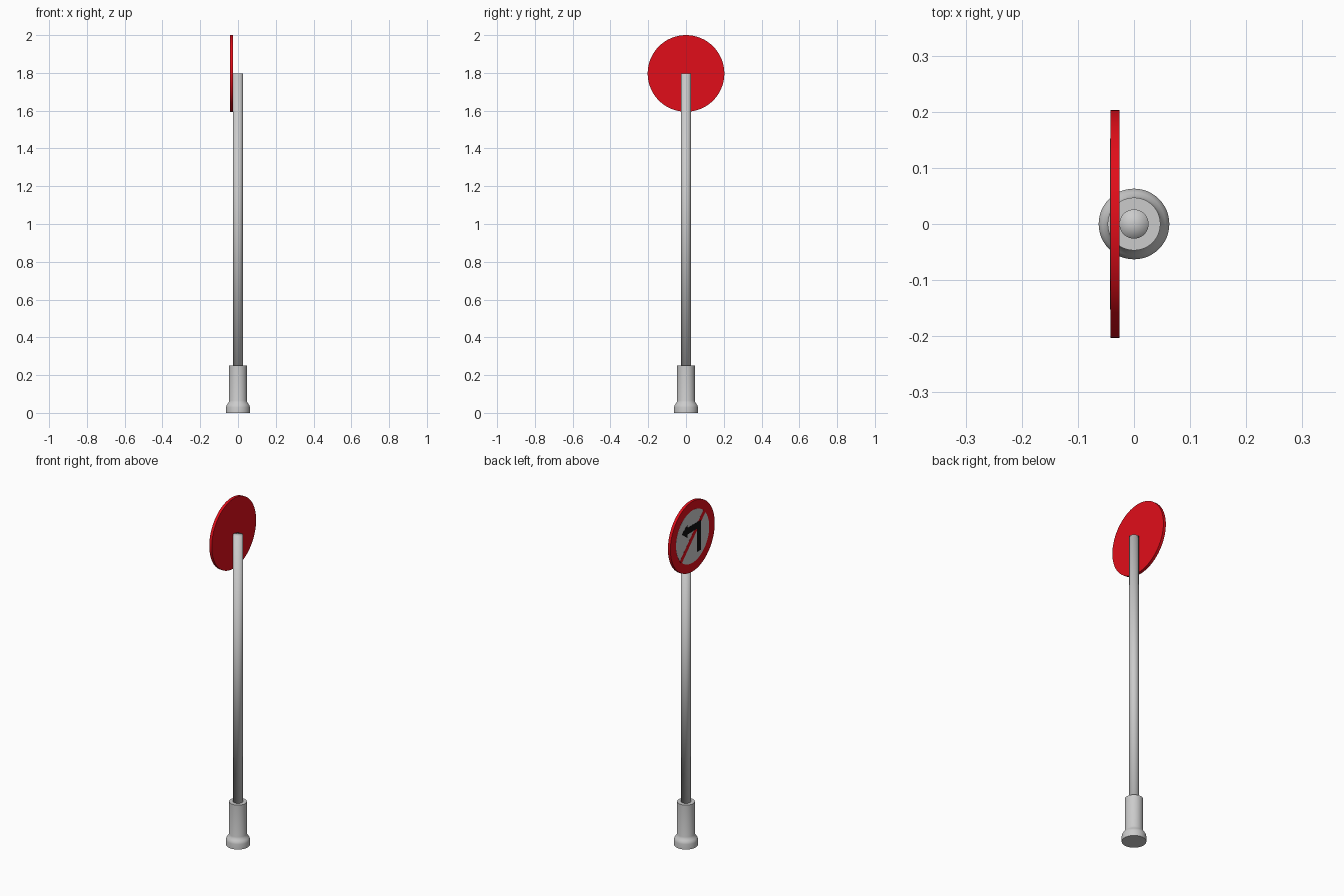
import bpy, bmesh, math
from mathutils import Vector

if "Cube" in bpy.data.objects:
    bpy.data.objects.remove(bpy.data.objects["Cube"])

CZ = 1.797          # sign centre height
FACE = -0.042       # x of the sign's front face


def material(name, rgb):
    m = bpy.data.materials.new(name)
    m.diffuse_color = (*rgb, 1)
    m.use_nodes = True
    m.node_tree.nodes["Principled BSDF"].inputs["Base Color"].default_value = m.diffuse_color
    return m


red = material("red", (0.75, 0.004, 0.01))
white = material("white", (0.8, 0.8, 0.8))
black = material("black", (0.005, 0.005, 0.005))


def finish(name, bm, mat=None, angle=35):
    bmesh.ops.recalc_face_normals(bm, faces=bm.faces)
    me = bpy.data.meshes.new(name)
    bm.to_mesh(me)
    bm.free()
    ob = bpy.data.objects.new(name, me)
    bpy.context.collection.objects.link(ob)
    if mat:
        me.materials.append(mat)
    bpy.context.view_layer.objects.active = ob
    ob.select_set(True)
    bpy.ops.object.shade_smooth_by_angle(angle=math.radians(angle))
    ob.select_set(False)
    return ob


def lathe(name, profile, angle=35, steps=48):
    bm = bmesh.new()
    vs = [bm.verts.new((r, 0, z)) for r, z in profile]
    es = [bm.edges.new(p) for p in zip(vs, vs[1:])]
    bmesh.ops.spin(bm, geom=vs + es, axis=(0, 0, 1), cent=(0, 0, 0),
                   angle=math.tau, steps=steps)
    bmesh.ops.remove_doubles(bm, verts=bm.verts, dist=1e-5)
    return finish(name, bm, angle=angle)


def plate(name, outline, front, back, mat):
    """Extruded outline; (h, v) is right/up as seen by someone facing the sign."""
    bm = bmesh.new()
    f = bm.faces.new([bm.verts.new((front, -h, CZ + v)) for h, v in outline])
    r = bmesh.ops.extrude_face_region(bm, geom=[f])
    moved = [g for g in r["geom"] if isinstance(g, bmesh.types.BMVert)]
    bmesh.ops.translate(bm, verts=moved, vec=Vector((back - front, 0, 0)))
    return finish(name, bm, mat)


def circle(r, n=64):
    return [(r * math.cos(math.tau * i / n), r * math.sin(math.tau * i / n))
            for i in range(n)]


# Base socket with flared, rounded foot
lathe("base", [(0, 0), (0.063, 0), (0.063, 0.03), (0.061, 0.039), (0.056, 0.047),
               (0.05, 0.055), (0.047, 0.065), (0.047, 0.25), (0, 0.25)], angle=40)

# Pole, smooth over its cap
lathe("pole", [(0, 0.2), (0.026, 0.2), (0.026, 1.796), (0, 1.796)], angle=180)

# Round sign: red disc and white field
plate("sign_disc", circle(0.203), FACE, -0.026, red)
plate("sign_field", circle(0.152), FACE - 0.0006, FACE + 0.002, white)

# Left-turn arrow
plate("turn_arrow", [(0.077, -0.105), (0.077, 0.068), (-0.05, 0.068), (-0.05, 0.085),
                     (-0.1, 0.048), (-0.05, 0.011), (-0.05, 0.03), (0.04, 0.03),
                     (0.04, -0.105)], FACE - 0.0012, FACE + 0.002, black)

# Diagonal prohibition bar
w, l, c = 0.013, 0.155, math.sqrt(0.5)
plate("slash_bar", [((a - b) * c, (a + b) * c) for a, b in
                    ((-l, -w), (l, -w), (l, w), (-l, w))],
      FACE - 0.0009, FACE + 0.002, red)
